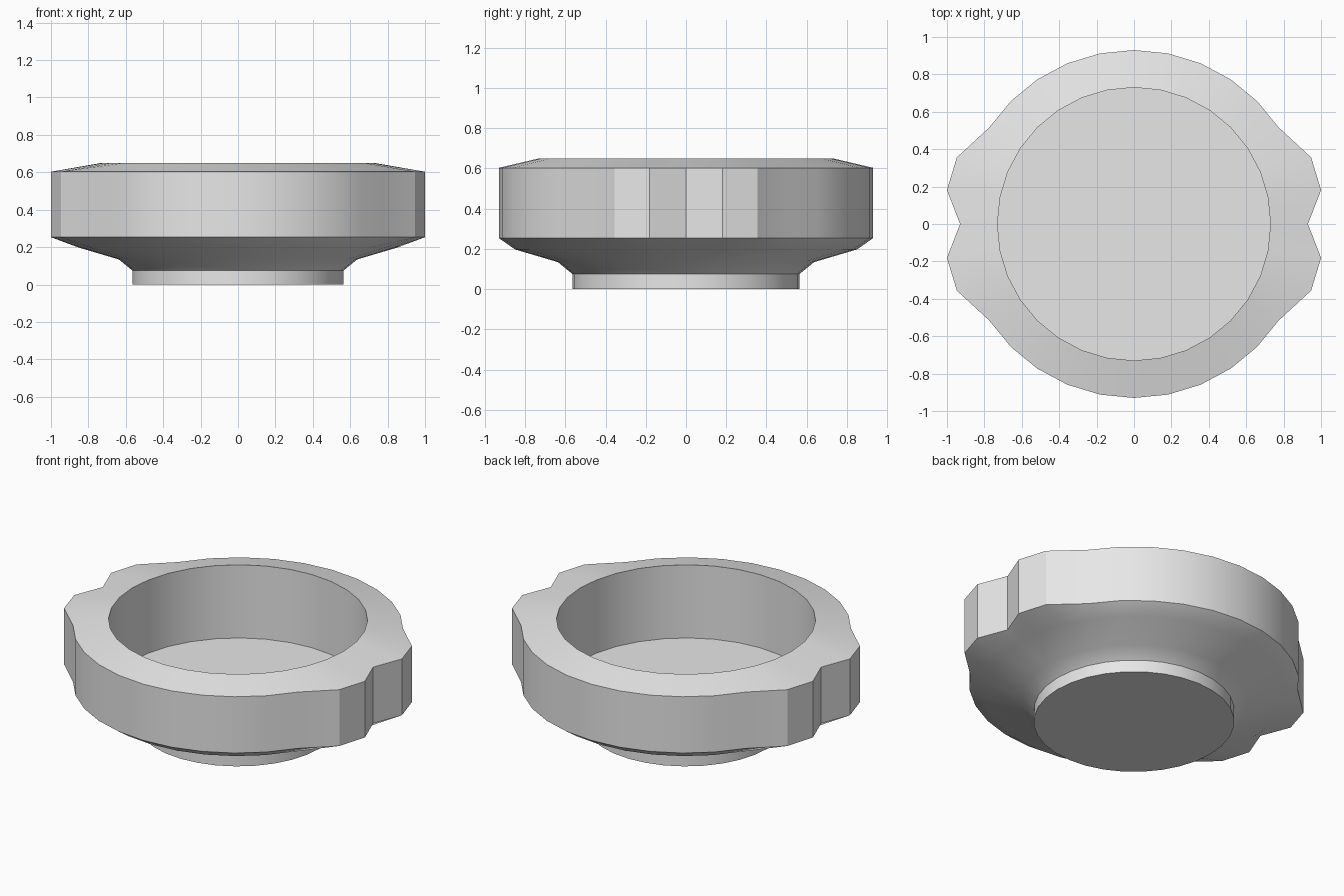
import bpy, bmesh, math

cube = bpy.data.objects.get("Cube")
if cube:
    bpy.data.objects.remove(cube, do_unlink=True)

SIDES = 32
TAB = 0.088  # sideways reach of the grip lugs

grey = bpy.data.materials.new("plain_grey")
grey.use_nodes = True
grey.diffuse_color = (0.8, 0.8, 0.8, 1)
grey.node_tree.nodes["Principled BSDF"].inputs["Base Color"].default_value = (0.8, 0.8, 0.8, 1)

# Radius, height and whether the ring carries the lugs: foot, flare, wall, rim, well
profile = [
    (0.565, 0.0, False), (0.565, 0.075, False), (0.637, 0.134, False),
    (0.85, 0.197, False), (0.93, 0.253, True), (0.93, 0.603, True),
    (0.73, 0.65, False), (0.73, 0.195, False),
]


def add_ring(bm, radius, height, lugs):
    ring = []
    for i in range(SIDES):
        angle = math.tau * i / SIDES
        x, y = radius * math.cos(angle), radius * math.sin(angle)
        # Two points on either side of the x axis are pulled outwards
        step = min(i % (SIDES // 2), -i % (SIDES // 2))
        if lugs and step in (1, 2):
            x += math.copysign(TAB, x)
        ring.append(bm.verts.new((x, y, height)))
    return ring


bm = bmesh.new()
rings = [add_ring(bm, *row) for row in profile]
for low, high in zip(rings, rings[1:]):
    for i in range(SIDES):
        j = (i + 1) % SIDES
        bm.faces.new((low[i], low[j], high[j], high[i]))

# Underside and floor of the well
bm.faces.new(list(reversed(rings[0])))
bm.faces.new(rings[-1])
bmesh.ops.recalc_face_normals(bm, faces=bm.faces)

mesh = bpy.data.meshes.new("lugged_cup")
bm.to_mesh(mesh)
bm.free()
mesh.materials.append(grey)
cup = bpy.data.objects.new("lugged_cup", mesh)
bpy.context.collection.objects.link(cup)

bpy.ops.object.select_all(action='DESELECT')
cup.select_set(True)
bpy.context.view_layer.objects.active = cup
bpy.ops.object.shade_smooth_by_angle(angle=math.radians(30))
